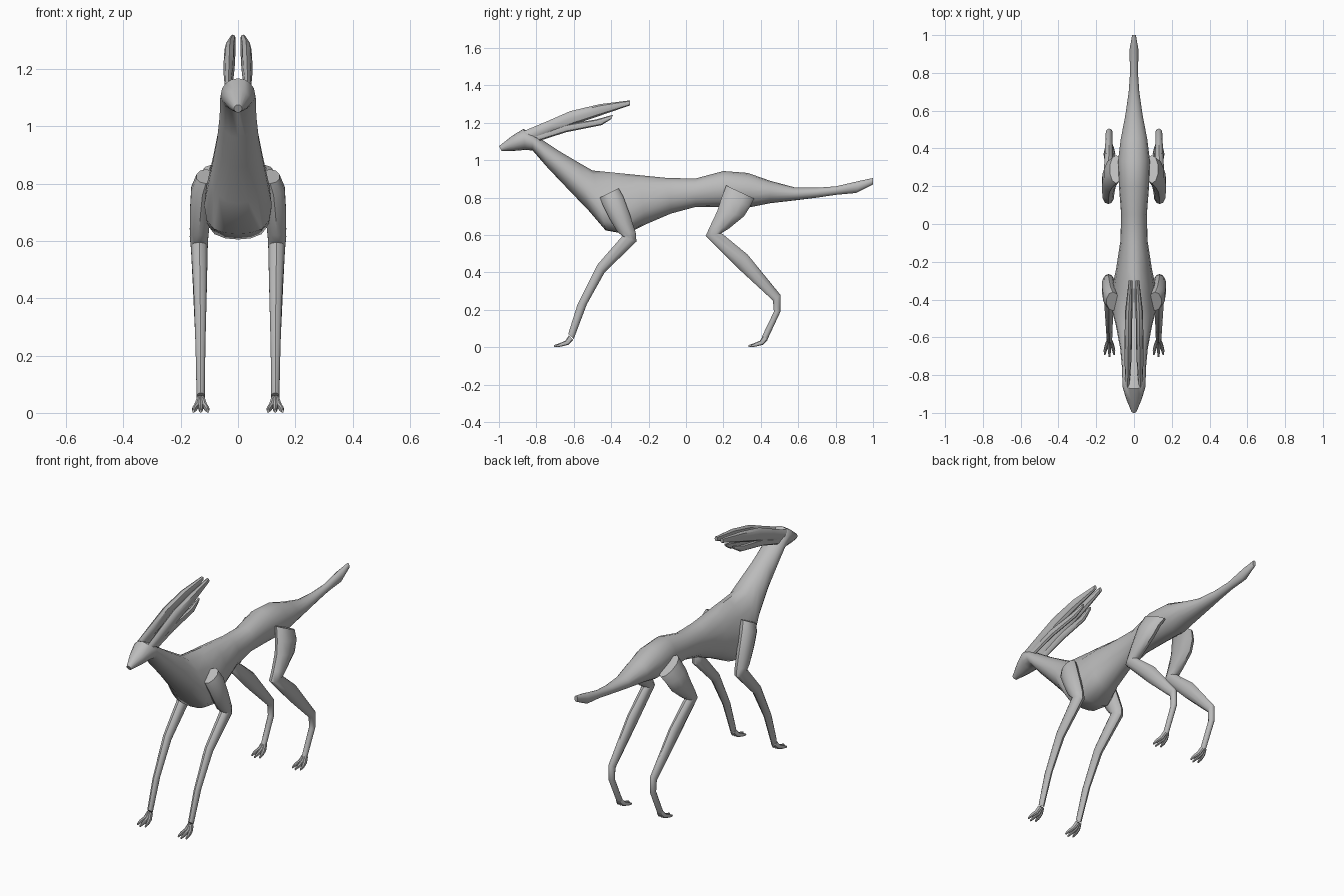
import bpy, bmesh, math

grey = bpy.data.materials.new("warm grey")
grey.diffuse_color = (0.5, 0.5, 0.5, 1)


def loft(name, rings, seg=10, side=1, sag=False):
    """Skin oval rings; each ring is upper y,z / lower y,z / half width / x."""
    bm = bmesh.new()
    loops = []
    for y1, z1, y2, z2, w, *x in rings:
        cx = x[0] if x else 0
        drop = max(0, (w - 0.08) * 5) if sag else 0
        loop = []
        for i in range(seg):
            a = 2 * math.pi * i / seg
            t = (1 - math.cos(a)) / 2 + drop * math.sin(a) ** 2
            loop.append(bm.verts.new((side * (cx + w * math.sin(a)),
                                      y1 + (y2 - y1) * t, z1 + (z2 - z1) * t)))
        loops.append(loop)
    for p, q in zip(loops, loops[1:]):
        for i in range(seg):
            j = (i + 1) % seg
            bm.faces.new((p[i], p[j], q[j], q[i]))
    bm.faces.new(loops[0])
    bm.faces.new(loops[-1])
    bmesh.ops.recalc_face_normals(bm, faces=bm.faces)
    for f in bm.faces:
        f.smooth = True
    mesh = bpy.data.meshes.new(name)
    bm.to_mesh(mesh)
    bm.free()
    mesh.set_sharp_from_angle(angle=math.radians(40))
    mesh.materials.append(grey)
    obj = bpy.data.objects.new(name, mesh)
    bpy.context.collection.objects.link(obj)
    return obj


# Body: tail tip, hips, waist, chest, neck, muzzle
loft("body", [
    (1.00, .905, 1.00, .87, .010),
    (.93, .890, .91, .825, .024),
    (.80, .860, .80, .815, .021),
    (.70, .853, .70, .800, .028),
    (.58, .855, .58, .785, .045),
    (.45, .890, .45, .770, .070),
    (.33, .932, .35, .750, .084),
    (.20, .942, .20, .750, .080),
    (.05, .902, .05, .750, .068),
    (-.10, .905, -.08, .715, .072),
    (-.25, .920, -.22, .655, .094),
    (-.38, .933, -.32, .605, .116),
    (-.50, .945, -.43, .625, .118),
    (-.57, .985, -.52, .730, .095),
    (-.68, .1 + .95, -.64, .855, .073),
    (-.77, 1.110, -.74, .960, .064),
    (-.82, 1.145, -.82, 1.052, .062),
    (-.87, 1.167, -.86, 1.055, .060),
    (-.93, 1.130, -.92, 1.050, .042),
    (-1.0, 1.075, -.985, 1.048, .014),
], seg=16, sag=True)

# Limb outlines, from the top down to the ankle
front_leg = [
    (-.46, .800, -.36, .850, .034, .112),
    (-.445, .760, -.335, .805, .041, .124),
    (-.41, .690, -.30, .710, .039, .131),
    (-.37, .620, -.268, .610, .034, .136),
    (-.34, .595, -.265, .565, .031, .135),
    (-.475, .440, -.435, .400, .024, .132),
    (-.58, .230, -.53, .230, .018, .131),
    (-.63, .070, -.60, .045, .015, .130),
]
hind_leg = [
    (.215, .865, .365, .795, .034, .095),
    (.190, .800, .345, .755, .042, .118),
    (.168, .730, .310, .700, .040, .130),
    (.130, .650, .230, .635, .034, .136),
    (.105, .595, .190, .610, .031, .136),
    (.275, .425, .330, .495, .025, .134),
    (.465, .250, .505, .280, .018, .132),
    (.470, .190, .505, .190, .017, .131),
    (.405, .055, .435, .040, .015, .130),
]

# Long swept crest blades behind the head
upper_blade = [
    (-.87, 1.155, -.80, 1.115, .012, .034),
    (-.75, 1.205, -.70, 1.155, .018, .032),
    (-.62, 1.262, -.60, 1.190, .020, .030),
    (-.46, 1.300, -.46, 1.238, .019, .028),
    (-.30, 1.320, -.30, 1.293, .010, .018),
]
lower_blade = [
    (-.82, 1.140, -.78, 1.105, .010, .034),
    (-.65, 1.190, -.64, 1.150, .014, .033),
    (-.48, 1.218, -.45, 1.188, .013, .030),
    (-.39, 1.243, -.40, 1.220, .007, .024),
]

for side, label in ((1, "right"), (-1, "left")):
    loft(f"upper_crest_{label}", upper_blade, 8, side)
    loft(f"lower_crest_{label}", lower_blade, 8, side)
    for part, rings, ankle in (("front", front_leg, -.615), ("hind", hind_leg, .425)):
        loft(f"{part}_leg_{label}", rings, 10, side)
        # Three splayed toes on each foot
        for k in (-1, 0, 1):
            reach = .09 if k == 0 else .078
            loft(f"{part}_toe_{label}_{k + 2}", [
                (ankle - .012, .062, ankle + .012, .040, .009, .130 + k * .006),
                (ankle - .030, .035, ankle - .012, .014, .010, .130 + k * .014),
                (ankle - .055, .024, ankle - .050, .004, .009, .130 + k * .022),
                (ankle - reach, .012, ankle - reach, .000, .004, .130 + k * .025),
            ], 8, side)
